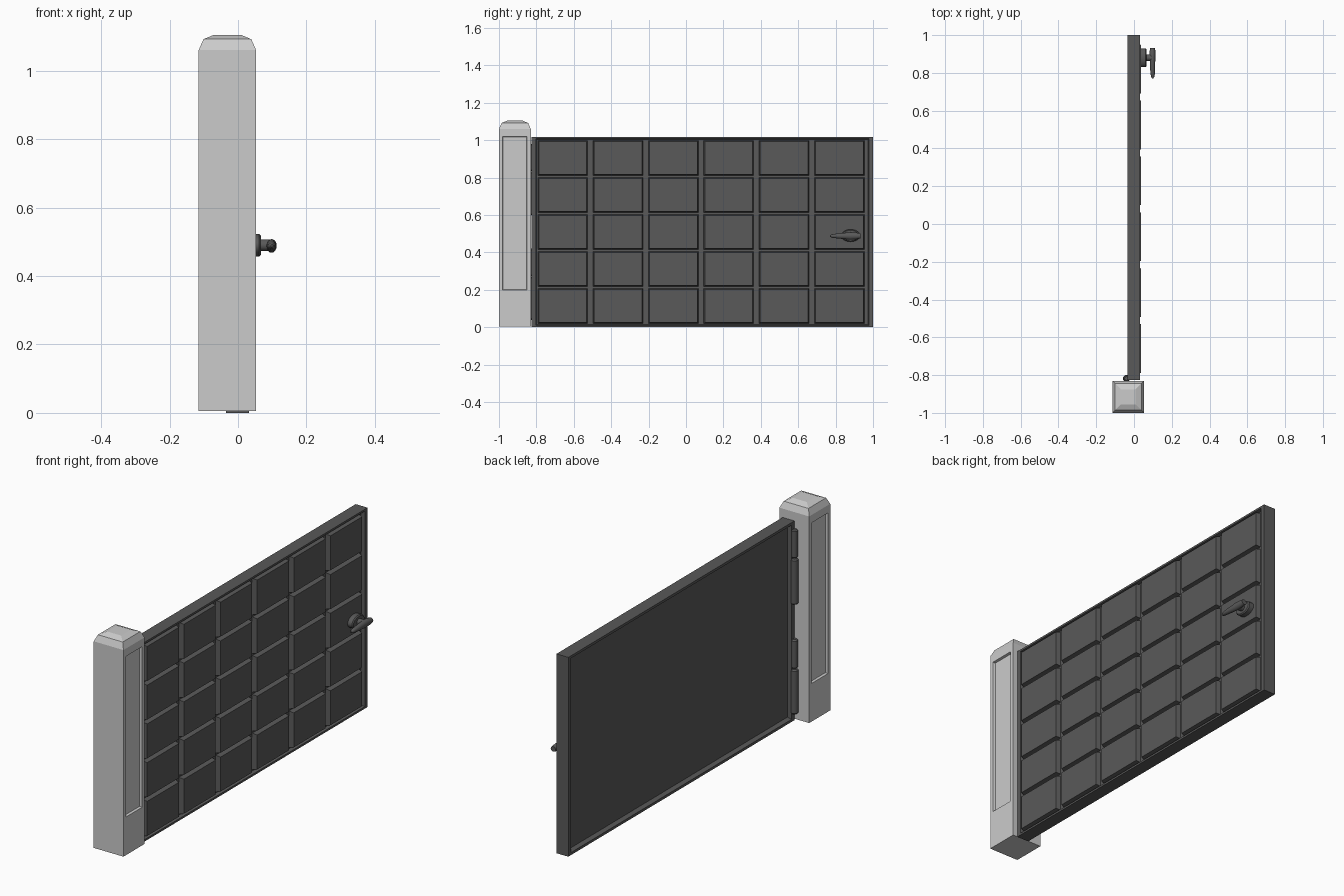
import bpy, bmesh, math
from mathutils import Vector

if "Cube" in bpy.data.objects:
    bpy.data.objects.remove(bpy.data.objects["Cube"])


def material(name, v):
    m = bpy.data.materials.new(name)
    m.diffuse_color = (v, v, v, 1)
    m.use_nodes = True
    m.node_tree.nodes["Principled BSDF"].inputs["Base Color"].default_value = m.diffuse_color
    return m


dark = material("dark_metal", 0.1)


def loft(bm, rings):
    """Skin a list of point rings and cap both ends."""
    vs = [[bm.verts.new(p) for p in r] for r in rings]
    n = len(vs[0])
    for a, b in zip(vs, vs[1:]):
        for i in range(n):
            j = (i + 1) % n
            bm.faces.new((a[i], a[j], b[j], b[i]))
    bm.faces.new(vs[0][::-1])
    bm.faces.new(vs[-1])


def finish(name, bm, mat=None, smooth=False):
    bmesh.ops.recalc_face_normals(bm, faces=bm.faces[:])
    me = bpy.data.meshes.new(name)
    bm.to_mesh(me)
    bm.free()
    ob = bpy.data.objects.new(name, me)
    bpy.context.collection.objects.link(ob)
    if mat:
        me.materials.append(mat)
    if smooth:
        bpy.ops.object.select_all(action='DESELECT')
        ob.select_set(True)
        bpy.context.view_layer.objects.active = ob
        bpy.ops.object.shade_smooth_by_angle(angle=math.radians(40))
    return ob


def rect_x(x, y0, y1, z0, z1, dy=0, dz=0):
    """Rectangle in the plane of constant x, shrunk by dy and dz."""
    y0, y1, z0, z1 = y0 + dy, y1 - dy, z0 + dz, z1 - dz
    return [(x, y0, z0), (x, y1, z0), (x, y1, z1), (x, y0, z1)]


def ellipse(c, u, v, n=16):
    """Ring around c with half axes u and v."""
    c, u, v = Vector(c), Vector(u), Vector(v)
    return [c + u * math.cos(t) + v * math.sin(t)
            for t in (2 * math.pi * i / n for i in range(n))]


# Post with a stepped chamfered cap
bm = bmesh.new()
rings = []
for z, d in ((0.005, 0), (1.06, 0), (1.092, 0.014), (1.105, 0.045)):
    x0, x1, y0, y1 = -0.115 + d, 0.053 - d, -1 + d, -0.83 - d
    rings.append([(x0, y0, z), (x1, y0, z), (x1, y1, z), (x0, y1, z)])
loft(bm, rings)
bmesh.ops.recalc_face_normals(bm, faces=bm.faces[:])

# Recessed panels on both wide faces of the post
for f in [f for f in bm.faces if abs(f.normal.x) > 0.99]:
    side = f.normal.x
    bmesh.ops.inset_individual(bm, faces=[f], thickness=0.028)
    for v in f.verts:
        v.co.z = 0.2 if v.co.z < 0.5 else 1.02
    bmesh.ops.inset_individual(bm, faces=[f], thickness=0.004)
    for v in f.verts:
        v.co.x -= side * 0.012
finish("post", bm)

# Gate leaf: rim frame and recessed backing in one skin
bm = bmesh.new()
loft(bm, [rect_x(x, -0.825, 1, 0, 1.018, dy, dz) for x, dy, dz in (
    (-0.016, 0.03, 0.022), (-0.035, 0.022, 0.013), (-0.035, 0, 0),
    (0.032, 0, 0), (0.032, 0.022, 0.01), (0.014, 0.026, 0.014))])
finish("gate_leaf", bm, dark)

# Grid of raised panels on the outer face
bm = bmesh.new()
for col in range(6):
    for row in range(5):
        y, z = -0.787 + col * 0.2958, 0.026 + row * 0.1978
        box = (y, y + 0.256, z, z + 0.176)
        loft(bm, [rect_x(0.012, *box, -0.006, -0.006), rect_x(0.038, *box)])
finish("raised_panels", bm, dark)

# Hinge barrels, two segments each
bm = bmesh.new()
for z0, z1, r in ((0.04, 0.268, 0.019), (0.272, 0.42, 0.016),
                  (0.60, 0.832, 0.019), (0.836, 0.98, 0.016)):
    c = 0.006
    loft(bm, [ellipse((-0.04, -0.818, z), (q, 0, 0), (0, q, 0), 12)
              for z, q in ((z0, r - c), (z0 + c, r), (z1 - c, r), (z1, r - c))])
finish("hinges", bm, dark, True)

# Oval handle plate and its stem
bm = bmesh.new()
loft(bm, [ellipse((x, 0.88, 0.49), (0, a, 0), (0, 0, b), 24)
          for x, a, b in ((0.03, 0.05, 0.033), (0.062, 0.05, 0.033),
                          (0.067, 0.045, 0.028))])
loft(bm, [ellipse((x, 0.88, 0.49), (0, r, 0), (0, 0, r))
          for x, r in ((0.06, 0.017), (0.095, 0.017))])
finish("handle_mount", bm, dark, True)

# Tapered lever
bm = bmesh.new()
loft(bm, [ellipse((x, y, 0.488), (a, 0, 0), (0, 0, b))
          for y, x, a, b in ((0.932, 0.098, 0.014, 0.013), (0.91, 0.098, 0.015, 0.018),
                             (0.88, 0.098, 0.015, 0.02), (0.84, 0.098, 0.014, 0.016),
                             (0.80, 0.099, 0.012, 0.012), (0.78, 0.099, 0.009, 0.009),
                             (0.77, 0.099, 0.003, 0.004))])
finish("handle_lever", bm, dark, True)
